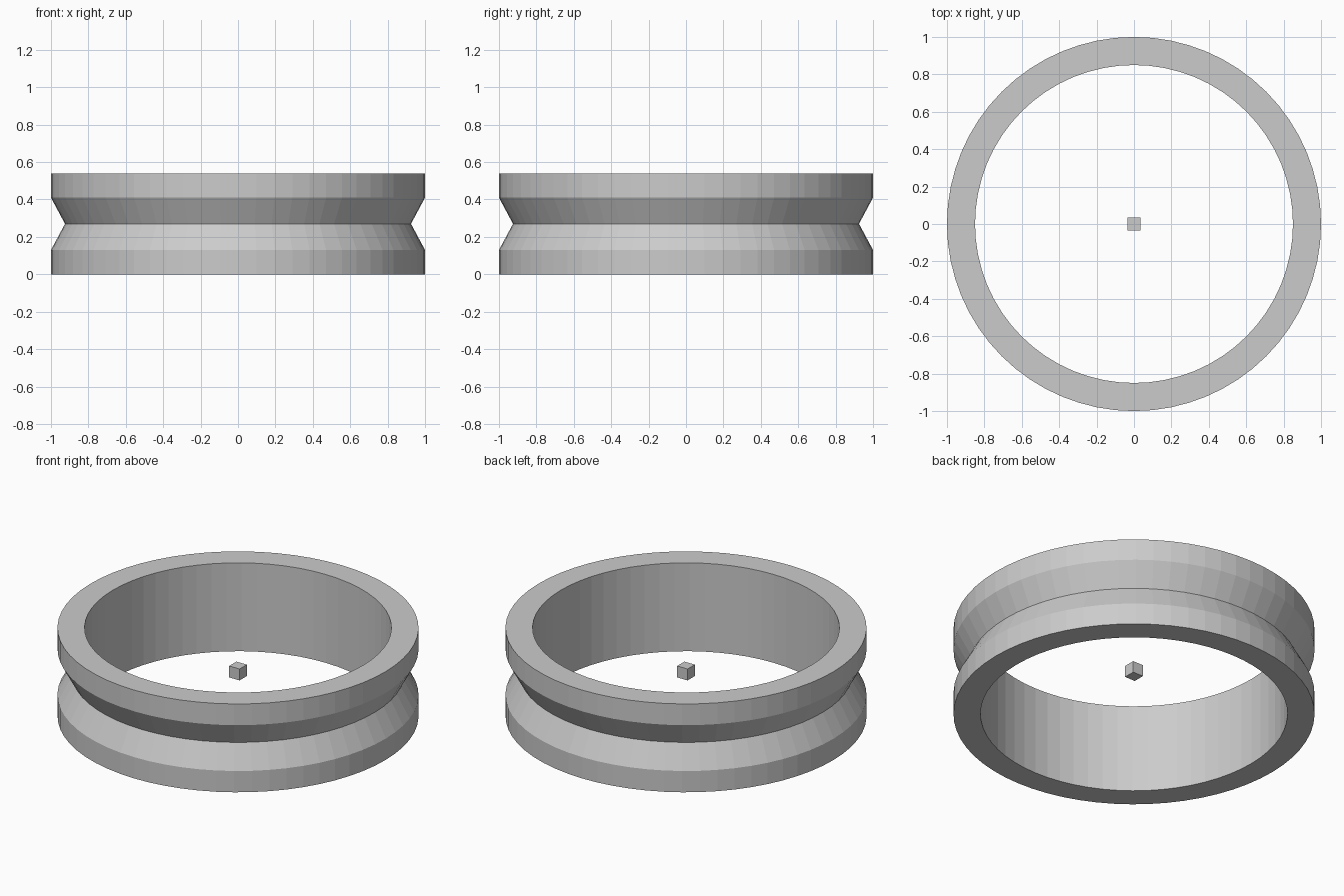
import bpy, bmesh, math

if "Cube" in bpy.data.objects:
    bpy.data.objects.remove(bpy.data.objects["Cube"])

grey = bpy.data.materials.new("plain grey")
grey.diffuse_color = (0.6, 0.6, 0.6, 1)
grey.use_nodes = True
grey.node_tree.nodes["Principled BSDF"].inputs["Base Color"].default_value = grey.diffuse_color


def add_object(name, bm):
    bmesh.ops.recalc_face_normals(bm, faces=bm.faces)
    mesh = bpy.data.meshes.new(name)
    bm.to_mesh(mesh)
    bm.free()
    mesh.materials.append(grey)
    obj = bpy.data.objects.new(name, mesh)
    bpy.context.collection.objects.link(obj)
    return obj


# grooved ring: closed (radius, height) profile lathed around z
SEGMENTS = 64
profile = [(0.85, 0), (1, 0), (1, 0.13), (0.925, 0.27),
           (1, 0.41), (1, 0.54), (0.85, 0.54)]
bm = bmesh.new()
rings = []
for i in range(SEGMENTS):
    a = 2 * math.pi * i / SEGMENTS
    rings.append([bm.verts.new((r * math.cos(a), r * math.sin(a), z)) for r, z in profile])
for i in range(SEGMENTS):
    p, q = rings[i], rings[(i + 1) % SEGMENTS]
    for j in range(len(profile)):
        k = (j + 1) % len(profile)
        bm.faces.new((p[j], q[j], q[k], p[k]))
add_object("grooved_ring", bm)

# small cube floating at the centre
bm = bmesh.new()
bmesh.ops.create_cube(bm, size=0.07)
cube = add_object("centre_cube", bm)
cube.location.z = 0.275
